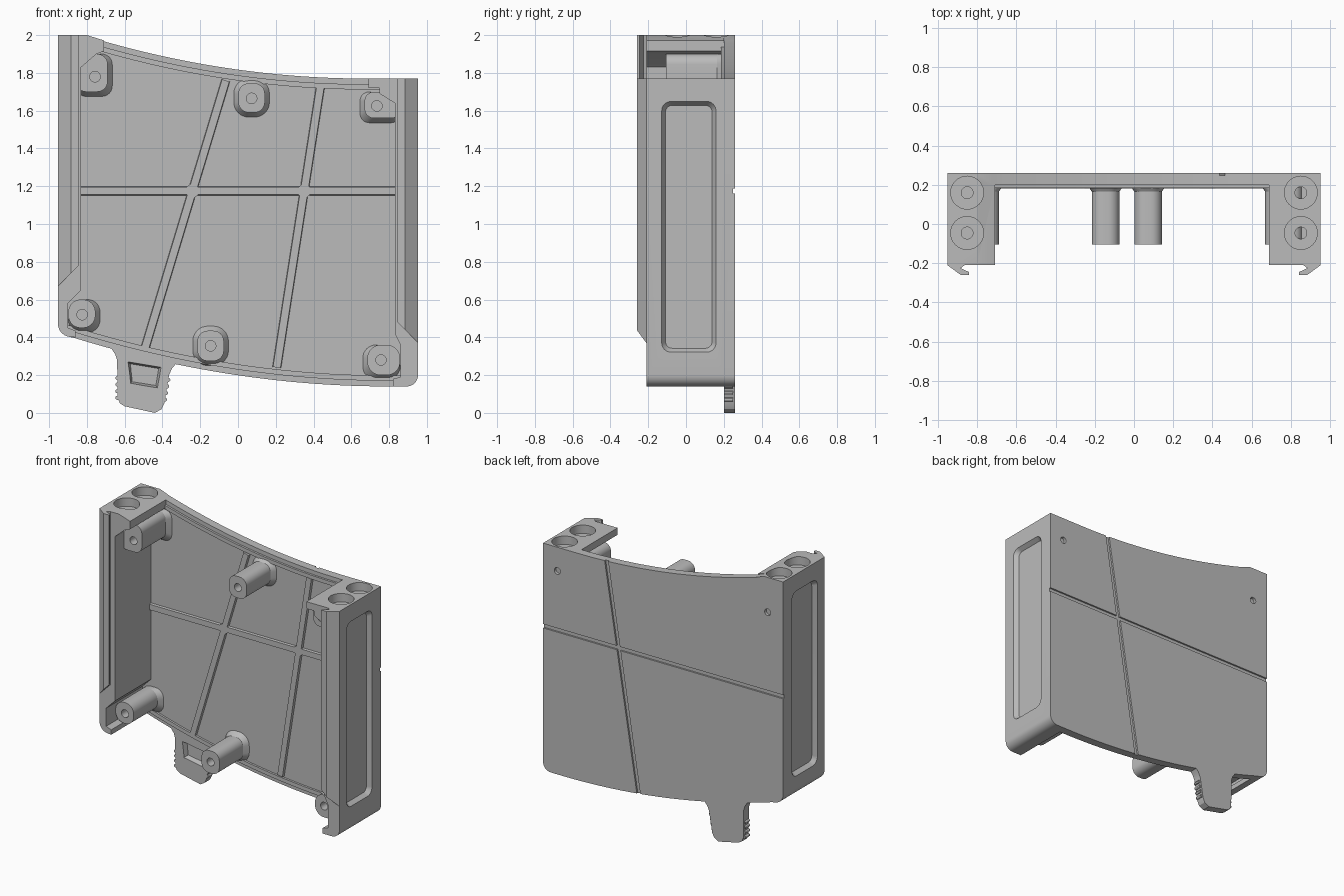
import bpy, bmesh, math

cube = bpy.data.objects.get("Cube")
if cube:
    bpy.data.objects.remove(cube, do_unlink=True)

grey = bpy.data.materials.new("plain grey")
grey.use_nodes = True
GREY = (0.5, 0.5, 0.5, 1)
grey.diffuse_color = GREY
grey.node_tree.nodes["Principled BSDF"].inputs["Base Color"].default_value = GREY

W = 0.953                      # half width
FLOOR, BACK, FRONT = 0.2, 0.26, -0.21
parts = []


def solid(name, loop, a, b, axis="y", loop2=None):
    """Closed prism from a 2D loop; loop2 gives a tapered far end."""
    place = {"x": lambda p, d: (d, p[0], p[1]),
             "y": lambda p, d: (p[0], d, p[1]),
             "z": lambda p, d: (p[0], p[1], d)}[axis]
    bm = bmesh.new()
    near = [bm.verts.new(place(p, a)) for p in loop]
    far = [bm.verts.new(place(p, b)) for p in (loop2 or loop)]
    n = len(near)
    bm.faces.new(near)
    bm.faces.new(far[::-1])
    for i in range(n):
        j = (i + 1) % n
        bm.faces.new((near[i], near[j], far[j], far[i]))
    bmesh.ops.recalc_face_normals(bm, faces=bm.faces)
    mesh = bpy.data.meshes.new(name)
    bm.to_mesh(mesh)
    bm.free()
    mesh.materials.append(grey)
    ob = bpy.data.objects.new(name, mesh)
    bpy.context.collection.objects.link(ob)
    parts.append(ob)
    return ob


def cut(target, *shape, **kw):
    """Subtract a prism from target and discard the cutter."""
    tool = solid("cutter", *shape, **kw)
    tool.hide_render = True
    mod = target.modifiers.new("cut", "BOOLEAN")
    mod.operation, mod.solver, mod.object = "DIFFERENCE", "EXACT", tool
    bpy.context.view_layer.update()
    deps = bpy.context.evaluated_depsgraph_get()
    result = bpy.data.meshes.new_from_object(target.evaluated_get(deps))
    target.modifiers.clear()
    target.data = result
    parts.remove(tool)
    bpy.data.objects.remove(tool, do_unlink=True)


def arc(cx, cy, r, start, end, n=8):
    return [(cx + r * math.cos(math.radians(start + (end - start) * i / n)),
             cy + r * math.sin(math.radians(start + (end - start) * i / n)))
            for i in range(n + 1)]


def circle(cx, cy, r, n=32):
    return arc(cx, cy, r, 0, 360, n)[:-1]


def rounded(x0, x1, y0, y1, r):
    return (arc(x1 - r, y1 - r, r, 0, 90) + arc(x0 + r, y1 - r, r, 90, 180)
            + arc(x0 + r, y0 + r, r, 180, 270) + arc(x1 - r, y0 + r, r, 270, 360))


def strip(p, q, w):
    dx, dy = q[0] - p[0], q[1] - p[1]
    k = w / 2 / math.hypot(dx, dy)
    nx, ny = -dy * k, dx * k
    return [(p[0] + nx, p[1] + ny), (q[0] + nx, q[1] + ny),
            (q[0] - nx, q[1] - ny), (p[0] - nx, p[1] - ny)]


def top_z(x):
    return 1.77 + 0.102 * max(0, 0.68 - x) ** 2


def low_z(x):
    return 0.14 + 0.0925 * max(0, 0.8 - x) ** 2


def sweep(fn, x0, x1, off=0, n=24):
    xs = [x0 + (x1 - x0) * i / n for i in range(n + 1)]
    return [(x, fn(x) + off) for x in xs]


# Back plate with its pull tab in one outline
right_corner = arc(W - 0.06, 0.2, 0.06, 0, -90)
left_corner = arc(-W + 0.07, 0.472, 0.07, -100, -180)
tab = [(-0.35, 0.235), (-0.365, 0.2), (-0.39, 0.05), (-0.405, 0.02), (-0.44, 0),
       (-0.6, 0.035), (-0.625, 0.05), (-0.637, 0.08), (-0.64, 0.28), (-0.65, 0.31)]
outline = ([(-W, 2), (-0.8, 2)] + sweep(top_z, -0.72, 0.68) + [(W, 1.77)]
           + right_corner + sweep(low_z, 0.8, -0.33) + tab
           + sweep(low_z, -0.67, -0.86, n=4) + left_corner)
plate = solid("back_plate", outline, FLOOR, BACK)

# Rear seams, tab pocket and rear dimples
seam_top, seam_low = (0.47, 1.9), (0.175, 0.05)
cut(plate, strip((-1.1, 1.175), (1.1, 1.175), 0.028), 0.248, 0.3)
cut(plate, strip(seam_top, seam_low, 0.028), 0.248, 0.3)
cut(plate, [(-0.6, 0.285), (-0.39, 0.25), (-0.415, 0.115), (-0.58, 0.145)], 0.15, 0.235,
    loop2=[(-0.57, 0.26), (-0.42, 0.235), (-0.435, 0.145), (-0.56, 0.165)])
for x, z in ((0.84, 1.6), (-0.83, 1.75)):
    cut(plate, circle(x, z, 0.024), 0.24, 0.3)

# Grip ridges on the edges of the tab
for i in range(4):
    z = 0.08 + 0.035 * i
    solid("tab_ridge_left", circle(-0.638, z, 0.011, 12), 0.2, 0.25)
    solid("tab_ridge_right", circle(-0.387 + 0.006 * i, z - 0.01, 0.011, 12), 0.2, 0.25)

# Side walls with top flange and open foot
right_inner = [(0.82, 0.14), (0.82, 0.18), (0.86, 0.19), (0.86, 0.36), (0.83, 0.42),
               (0.83, 1.64), (0.75, 1.69), (0.75, 1.72), (0.69, 1.72), (0.69, 1.77)]
left_inner = [(-0.71, 1.972), (-0.71, 1.915), (-0.75, 1.9), (-0.83, 1.83), (-0.83, 0.65),
              (-0.9, 0.58), (-0.9, 0.45), (-0.86, 0.435), (-0.86, 0.4)]
right_wall = solid("right_wall", [(W, 1.77)] + right_corner + right_inner, FRONT, FLOOR)
left_wall = solid("left_wall", [(-W, 2), (-0.8, 2)] + left_inner + left_corner,
                  FRONT, FLOOR)

for wall, side, top, rail_end in ((right_wall, 1, 1.77, 0.37), (left_wall, -1, 2, 0.67)):
    # Recessed outer panel with sloped rim
    z0, z1 = top - 1.45, top - 0.12
    cut(wall, rounded(-0.13, 0.16, z0, z1, 0.05), side * (W + 0.002), side * (W - 0.03),
        axis="x", loop2=rounded(-0.108, 0.138, z0 + 0.022, z1 - 0.022, 0.035))
    # Round sockets in the top
    for y in (-0.046, 0.16):
        socket = (circle(side * 0.852, y, 0.084), top - 0.06, top + 0.1, "z")
        cut(wall, *socket)
        cut(wall, circle(side * 0.852, y, 0.03), top - 0.1, top, "z")
    cut(plate, *socket)
    # Hooked slide rail with slanted lower end
    hook = [(W, FRONT), (0.885, -0.26), (0.843, -0.26), (0.843, -0.245),
            (0.885, -0.226), (0.865, FRONT)]
    rail = solid("slide_rail", [(side * x, y) for x, y in hook], rail_end, top, "z")
    for v in rail.data.vertices:
        if v.co.z < top - 0.01:
            v.co.z += W - abs(v.co.x)

# Raised rims along the curved edges
solid("top_rim", sweep(top_z, -0.75, 0.75, -0.03) + sweep(top_z, 0.75, -0.75, -0.058),
      0.185, 0.201)
solid("bottom_rim", sweep(low_z, -0.9, 0.86, 0.03) + sweep(low_z, 0.86, -0.9, 0.058),
      0.185, 0.201)

# Inner stiffening ribs and their rounded crossings
ribs = [((-0.83, 1.175), (0.83, 1.175)), ((-0.065, 1.76), (-0.49, 0.35)),
        ((0.435, 1.72), (0.205, 0.24))]
for p, q in ribs:
    solid("floor_rib", strip(p, q, 0.04), 0.182, 0.201, loop2=strip(p, q, 0.046))
for x in (-0.242, 0.35):
    solid("rib_crossing", circle(x, 1.175, 0.036, 16), 0.182, 0.201)

# Screw posts: x range, z range, corner radius, hole centre
posts = [(-0.86, -0.69, 1.7, 1.9, 0.055, -0.757, 1.78),
         (0.67, 0.86, 1.56, 1.7, 0.05, 0.735, 1.625),
         (-0.898, -0.755, 0.45, 0.6, 0.065, -0.825, 0.52),
         (0.685, 0.858, 0.2, 0.36, 0.07, 0.757, 0.28),
         (0.002, 0.142, 1.59, 1.745, 0.055, 0.072, 1.665),
         (-0.215, -0.075, 0.275, 0.435, 0.055, -0.145, 0.355)]
for x0, x1, z0, z1, r, hx, hz in posts:
    post = solid("screw_post", rounded(x0, x1, z0, z1, r), -0.105, 0.201)
    cut(post, circle(hx, hz, 0.028, 20), -0.2, 0.1)
    # Flared foot of the post
    g = 0.025
    if abs(hx) > 0.5:
        wide = rounded(x0 - g * (hx > 0), x1 + g * (hx < 0), z0 - g, z1, r)
    else:
        wide = rounded(x0 - g, x1 + g, z0 - g, z1 + g, r + g)
    solid("post_flare", rounded(x0, x1, z0, z1, r), 0.165, 0.201, loop2=wide)

# Smooth the round faces and keep the sharp edges
bpy.ops.object.select_all(action="DESELECT")
for ob in parts:
    ob.select_set(True)
bpy.context.view_layer.objects.active = plate
bpy.ops.object.shade_smooth_by_angle(angle=math.radians(30))
